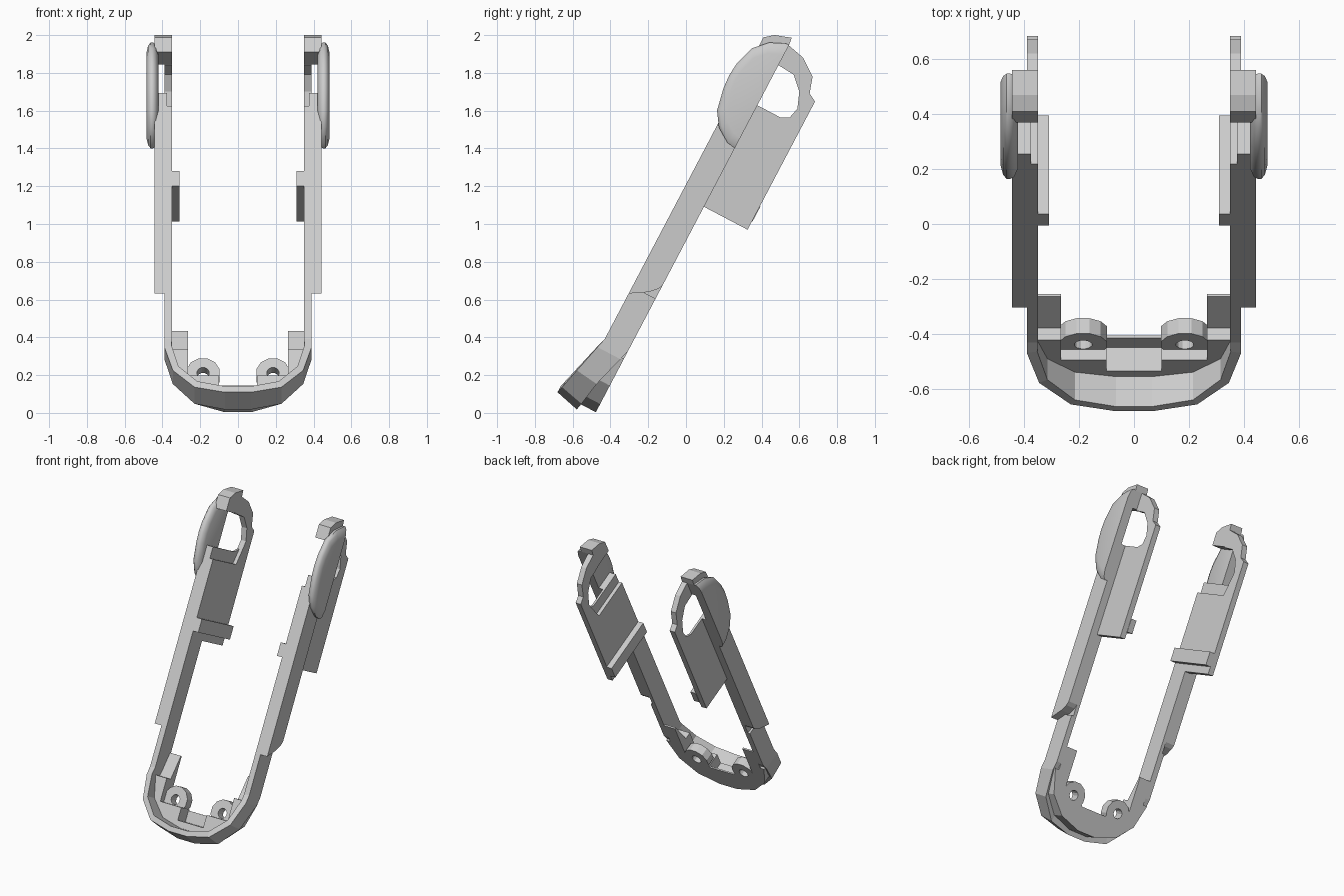
import bpy, bmesh, math
from mathutils import Vector

cube = bpy.data.objects.get("Cube")
if cube:
    bpy.data.objects.remove(cube, do_unlink=True)

grey = bpy.data.materials.new("plain_grey")
grey.use_nodes = True
grey.diffuse_color = (0.6, 0.6, 0.6, 1)
grey.node_tree.nodes["Principled BSDF"].inputs["Base Color"].default_value = (0.6, 0.6, 0.6, 1)

# The frame leans back: s runs along the arms, t runs through their depth
LEAN = math.radians(62.25)
C, S = math.cos(LEAN), math.sin(LEAN)
FRONT, BACK = -0.563, -0.424


def place(x, s, t):
    return Vector((x, C * s + S * t, S * s - C * t))


def loft(name, rings, caps=True, closed=False, smooth=False):
    """Skin a row of equal closed rings of (x, s, t) points."""
    bm = bmesh.new()
    rows = [[bm.verts.new(place(*p)) for p in ring] for ring in rings]
    n = len(rows[0])
    pairs = list(zip(rows, rows[1:])) + ([(rows[-1], rows[0])] if closed else [])
    for a, b in pairs:
        for i in range(n):
            j = (i + 1) % n
            bm.faces.new((a[i], a[j], b[j], b[i]))
    if caps:
        bm.faces.new(rows[0][::-1])
        bm.faces.new(rows[-1])
    bmesh.ops.recalc_face_normals(bm, faces=bm.faces)
    mesh = bpy.data.meshes.new(name)
    bm.to_mesh(mesh)
    bm.free()
    mesh.materials.append(grey)
    obj = bpy.data.objects.new(name, mesh)
    bpy.context.collection.objects.link(obj)
    if smooth:
        bpy.ops.object.select_all(action='DESELECT')
        obj.select_set(True)
        bpy.context.view_layer.objects.active = obj
        bpy.ops.object.shade_smooth_by_angle(angle=math.radians(50))
    return obj


def side_prism(name, side, profile, x0, x1):
    """Extrude an (s, t) profile sideways."""
    return loft(name, [[(side * x, s, t) for s, t in profile] for x in (x0, x1)])


def face_prism(name, outline, t0, t1):
    """Extrude an (x, s) outline through the depth."""
    return loft(name, [[(x, s, t) for x, s in outline] for t in (t0, t1)])


def rect(s0, s1, t0, t1):
    return [(s0, t0), (s1, t0), (s1, t1), (s0, t1)]


def flip(points):
    return [(-p[0],) + tuple(p[1:]) for p in points]


# Flared U-shaped rim: outer x, outer s, inner x, inner s, front t, back t, back flare
rim_half = [
    (.39, .46, .35, .46, FRONT, BACK, 0),
    (.39, .145, .35, .145, FRONT, BACK, 0),
    (.39, .09, .352, .10, -.577, -.44, 0),
    (.345, -.07, .315, -.045, -.616, -.49, .015),
    (.23, -.185, .215, -.15, -.644, -.512, .03),
    (.07, -.22, .065, -.185, -.653, -.52, .033),
]
rim_rings = [[(ox, os, tf), (ox, os - flare, tb), (ix, i_s, tb), (ix, i_s, tf)]
             for ox, os, ix, i_s, tf, tb, flare in rim_half]
loft("lower_rim", rim_rings + [flip(ring) for ring in reversed(rim_rings)])

# Floor behind the rim, notched in the middle
floor_half = [(.1, -.14), (.1, -.055), (.265, -.055), (.265, .1), (.385, .1),
              (.335, -.06), (.225, -.17), (.07, -.219)]
face_prism("lower_floor", floor_half + flip(reversed(floor_half)), -.53, BACK)
face_prism("centre_web", [(-.1, -.15), (.1, -.15), (.1, -.064), (-.1, -.064)], -.434, BACK)

# Upper plate outlines: the hook wraps around an opening
hook = [(1.01, BACK), (1.01, -.163), (1.777, -.163), (1.801, -.208), (1.888, -.236),
        (1.953, -.327), (1.975, BACK), (1.857, BACK), (1.85, -.33), (1.784, -.261),
        (1.70, -.228), (1.641, -.242)]
outer_hook = hook + [(1.617, -.287), (1.617, BACK)]
inner_hook = hook + [(1.54, -.27), (1.54, BACK)]

arm_foot = [(.418, FRONT), (.473, -.475), (.51, -.438), (.537, BACK)]
pad_outline = [(1.36, BACK), (1.368, -.472), (1.418, -.549), (1.493, -.6), (1.615, -.625),
               (1.69, -.63), (1.763, -.623), (1.871, -.59), (1.94, -.524), (1.977, -.442),
               (1.98, BACK)]
pad_layers = [(.422, .84), (.436, .97), (.45, 1), (.463, 1), (.476, .94), (.485, .8)]

for label, side in (("left", 1), ("right", -1)):
    # Arm with a recess on its inner face near the top
    side_prism(label + "_arm_outer", side,
               arm_foot + [(1.617, BACK), (1.617, FRONT)], .375, .443)
    side_prism(label + "_arm_inner", side, rect(.44, 1.54, FRONT, BACK), .35, .375)

    # Hooked plate in two layers, and the cross bar on it
    side_prism(label + "_plate_outer", side, outer_hook, .375, .39)
    side_prism(label + "_plate_inner", side, inner_hook, .35, .375)
    side_prism(label + "_plate_bar", side, rect(1.06, 1.15, FRONT, -.16), .31, .352)

    # Cap block closing the top of the opening
    side_prism(label + "_top_block", side,
               [(1.862, FRONT), (1.95, FRONT), (1.989, -.516), (2.018, -.429),
                (1.975, BACK), (1.862, BACK)], .35, .443)

    # Rounded outer pad, flat along its back edge
    loft(label + "_side_pad",
         [[(side * x, 1.67 + (s - 1.67) * k, BACK + (t - BACK) * k) for s, t in pad_outline]
          for x, k in pad_layers], smooth=True)

    # Tapered corner tab
    side_prism(label + "_corner_tab", side,
               [(.26, BACK), (.26, -.435), (.08, -.485), (.08, BACK)], .265, .355)

    # Screw lug: a ring with a hole through it
    lug_rings = []
    for i in range(12):
        a = math.tau * (i + .5) / 12
        lug_rings.append([(side * (.185 + r * math.cos(a)), -.017 + r * math.sin(a), t)
                          for r, t in ((.033, -.487), (.09, -.487), (.09, BACK), (.033, BACK))])
    loft(label + "_screw_lug", lug_rings, caps=False, closed=True)
